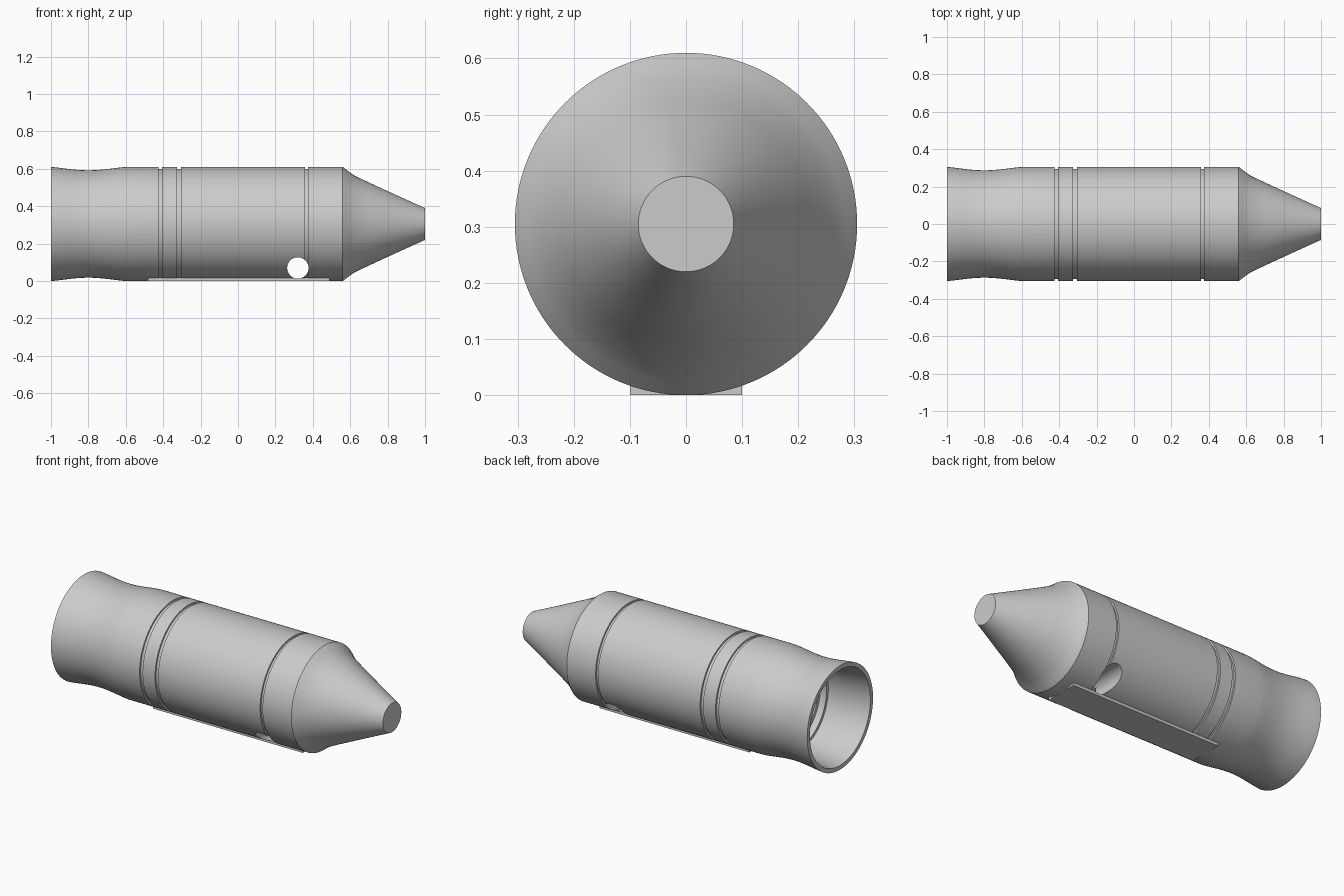
import bpy, math
from mathutils import Matrix

cube = bpy.data.objects.get("Cube")
if cube:
    bpy.data.objects.remove(cube, do_unlink=True)

AXIS_Z, R, SIDES = 0.305, 0.305, 128

grey = bpy.data.materials.new("plain grey")
grey.use_nodes = True
colour = (0.6, 0.6, 0.6, 1)
grey.diffuse_color = colour
grey.node_tree.nodes["Principled BSDF"].inputs["Base Color"].default_value = colour


def add_mesh(name, verts, faces):
    mesh = bpy.data.meshes.new(name)
    mesh.from_pydata(verts, [], faces)
    mesh.materials.append(grey)
    obj = bpy.data.objects.new(name, mesh)
    bpy.context.collection.objects.link(obj)
    return obj


def lathe(name, profile):
    """Revolve (x, radius) points about the long axis, capping both ends."""
    verts, faces = [], []
    for x, r in profile:
        for i in range(SIDES):
            a = math.tau * i / SIDES
            verts.append((x, r * math.cos(a), AXIS_Z + r * math.sin(a)))
    for k in range(len(profile) - 1):
        for i in range(SIDES):
            j = (i + 1) % SIDES
            a, b = k * SIDES, (k + 1) * SIDES
            faces.append((a + i, a + j, b + j, b + i)[::-1])
    faces.append(tuple(range(SIDES)))
    last = (len(profile) - 1) * SIDES
    faces.append(tuple(last + i for i in range(SIDES))[::-1])
    obj = add_mesh(name, verts, faces)
    import bmesh
    bm = bmesh.new()
    bm.from_mesh(obj.data)
    bmesh.ops.recalc_face_normals(bm, faces=bm.faces)
    bm.to_mesh(obj.data)
    bm.free()
    return obj


def groove(x, half=0.01, depth=0.01):
    return [(x - half, R), (x - half, R - depth), (x + half, R - depth), (x + half, R)]


# Stepped bore, from its floor out to the open rear mouth
bore = [(-0.3, 0.20), (-0.66, 0.20), (-0.66, 0.225), (-0.70, 0.225),
        (-0.70, 0.245), (-0.74, 0.245), (-0.74, 0.262), (-0.85, 0.262),
        (-0.93, 0.268), (-1.0, 0.28)]

# Waisted grip, rising smoothly to the full diameter
waist = [(-1.0, R)]
for i in range(1, 16):
    t = i / 16
    waist.append((-1 + 0.4 * t, R - 0.018 * math.sin(math.pi * t) ** 1.3))
waist.append((-0.6, R))

# Grooved barrel and tapered nose
barrel = groove(-0.415) + groove(-0.315) + groove(0.365, 0.008)
nose = [(0.56, R), (0.59, 0.282), (0.62, 0.26), (0.70, 0.222), (0.85, 0.153), (1.0, 0.085)]
body = lathe("body", bore + waist + barrel + nose)

# Flat foot plate under the barrel
bpy.ops.mesh.primitive_cube_add(size=1, location=(0.005, 0, 0.009))
foot = bpy.context.object
foot.name = "foot_plate"
foot.data.transform(Matrix.Diagonal((0.97, 0.2, 0.018, 1)))
foot.data.materials.append(grey)

# Cross hole drilled through the lower barrel
bpy.ops.mesh.primitive_cylinder_add(vertices=64, radius=0.057, depth=1,
                                    location=(0.32, 0, 0.07), rotation=(math.pi / 2, 0, 0))
drill = bpy.context.object
drill.name = "hole_cutter"
drill.data.materials.append(grey)
drill.hide_render = True

for obj in (body, foot):
    bpy.ops.object.select_all(action="DESELECT")
    obj.select_set(True)
    bpy.context.view_layer.objects.active = obj
    cut = obj.modifiers.new("cross hole", "BOOLEAN")
    cut.operation, cut.solver, cut.object = "DIFFERENCE", "EXACT", drill
    bpy.ops.object.modifier_apply(modifier=cut.name)
    bpy.ops.object.shade_smooth_by_angle(angle=math.radians(30))

bpy.data.objects.remove(drill, do_unlink=True)
